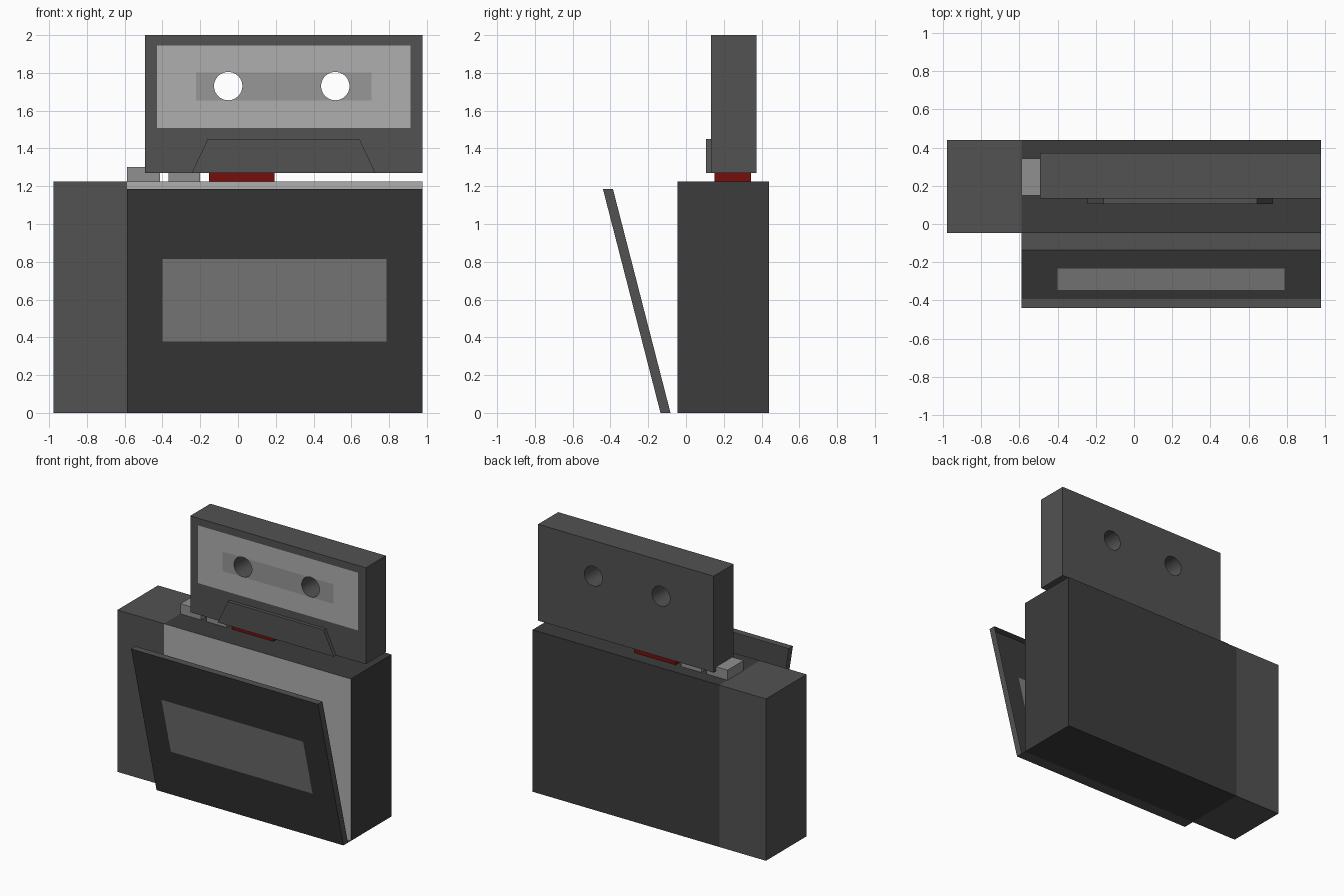
import bpy, bmesh
from mathutils import Vector

if "Cube" in bpy.data.objects:
    bpy.data.objects.remove(bpy.data.objects["Cube"])


def mat(name, r, g=None, b=None):
    m = bpy.data.materials.new(name)
    m.diffuse_color = (r, r if g is None else g, r if b is None else b, 1)
    m.use_nodes = True
    m.node_tree.nodes["Principled BSDF"].inputs["Base Color"].default_value = m.diffuse_color
    return m


DARK = mat("dark_grey", 0.045)
MID = mat("mid_grey", 0.085)
LIGHT = mat("light_grey", 0.43)
STRIP = mat("strip_grey", 0.31)
GLASS = mat("glass_grey", 0.23)
BUTTON = mat("button_grey", 0.28)
RED = mat("record_red", 0.19, 0.004, 0.004)


def box_mesh(x0, x1, y0, y1, z0, z1):
    bm = bmesh.new()
    bmesh.ops.create_cube(bm, size=1)
    for v in bm.verts:
        v.co = ((x0, x1)[v.co.x > 0], (y0, y1)[v.co.y > 0], (z0, z1)[v.co.z > 0])
    return bm


def cut(bm, axis, *values):
    n = Vector([float(i == axis) for i in range(3)])
    for value in values:
        bmesh.ops.bisect_plane(bm, geom=bm.verts[:] + bm.edges[:] + bm.faces[:],
                               plane_co=n * value, plane_no=n)
    bm.normal_update()


def paint_front(bm, index, x0, x1, z0, z1):
    for f in bm.faces:
        c = f.calc_center_median()
        if f.normal.y < -0.5 and x0 < c.x < x1 and z0 < c.z < z1:
            f.material_index = index


def finish(name, bm, *mats):
    me = bpy.data.meshes.new(name)
    bm.to_mesh(me)
    bm.free()
    for m in mats:
        me.materials.append(m)
    ob = bpy.data.objects.new(name, me)
    bpy.context.collection.objects.link(ob)
    return ob


L, R, SPLIT, TOP = -0.978, 0.978, -0.588, 1.226

# Player body: lighter end section, dark main section with pale front
bm = box_mesh(L, R, -0.046, 0.44, 0, TOP)
cut(bm, 0, SPLIT)
for f in bm.faces:
    if f.calc_center_median().x < SPLIT:
        f.material_index = 1
paint_front(bm, 2, SPLIT, R, 0, TOP)
finish("player_body", bm, DARK, MID, LIGHT)

# Tilted door: a shell open at the back, with a window
bm = box_mesh(SPLIT, R, -0.135, -0.082, 0, 1.186)
cut(bm, 0, -0.40, 0.787)
cut(bm, 2, 0.378, 0.814)
bmesh.ops.delete(bm, geom=[f for f in bm.faces if f.normal.y > 0.5], context='FACES')
for f in bm.faces:
    f.material_index = 0 if f.normal.y < -0.5 else 1
paint_front(bm, 2, -0.40, 0.787, 0.378, 0.814)
for v in bm.verts:
    v.co.y -= 0.305 * v.co.z / 1.186
finish("cassette_door", bm, DARK, MID, GLASS)

# Floor strip joining the door to the body
bm = bmesh.new()
bm.faces.new([bm.verts.new(c) for c in ((SPLIT, -0.082, 0), (SPLIT, -0.046, 0),
                                        (R, -0.046, 0), (R, -0.082, 0))])
finish("door_hinge_strip", bm, MID)

# Control buttons
for name, x0, x1, m in (("stop_button", -0.588, -0.413, BUTTON),
                        ("play_button", -0.368, -0.2, BUTTON),
                        ("record_button", -0.154, 0.193, RED)):
    finish(name, box_mesh(x0, x1, 0.15, 0.343, TOP, 1.302), m)

# Cassette with label and strip on its front face
bm = box_mesh(-0.493, R, 0.133, 0.373, 1.27, 2.0)
cut(bm, 0, -0.43, -0.223, 0.708, 0.912)
cut(bm, 2, 1.508, 1.654, 1.802, 1.945)
paint_front(bm, 1, -0.43, 0.912, 1.508, 1.945)
paint_front(bm, 2, -0.223, 0.708, 1.654, 1.802)
cassette = finish("cassette", bm, MID, LIGHT, STRIP)

# Spool holes through the cassette
for i, x in enumerate((-0.052, 0.515)):
    bpy.ops.mesh.primitive_cylinder_add(vertices=48, radius=0.075, depth=1,
                                        location=(x, 0.25, 1.73), rotation=(1.5707963, 0, 0))
    hole = bpy.context.object
    hole.name = f"spool_hole_cutter_{i + 1}"
    hole.data.materials.append(MID)
    mod = cassette.modifiers.new("spool_hole", 'BOOLEAN')
    mod.operation, mod.solver, mod.object = 'DIFFERENCE', 'EXACT', hole
    bpy.context.view_layer.objects.active = cassette
    bpy.ops.object.modifier_apply(modifier=mod.name)
    bpy.data.objects.remove(hole)
bpy.ops.object.select_all(action='DESELECT')
cassette.select_set(True)
bpy.context.view_layer.objects.active = cassette
bpy.ops.object.shade_smooth_by_angle(angle=0.6)

# Raised trapezoid at the tape opening
bm = bmesh.new()
face = bm.faces.new([bm.verts.new((x, 0.106, z)) for x, z in
                     ((-0.245, 1.27), (0.728, 1.27), (0.643, 1.45), (-0.16, 1.45))])
ext = bmesh.ops.extrude_face_region(bm, geom=[face], use_keep_orig=True)
for v in ext["geom"]:
    if isinstance(v, bmesh.types.BMVert):
        v.co.y = 0.133
bmesh.ops.recalc_face_normals(bm, faces=bm.faces[:])
finish("tape_guard", bm, MID)
